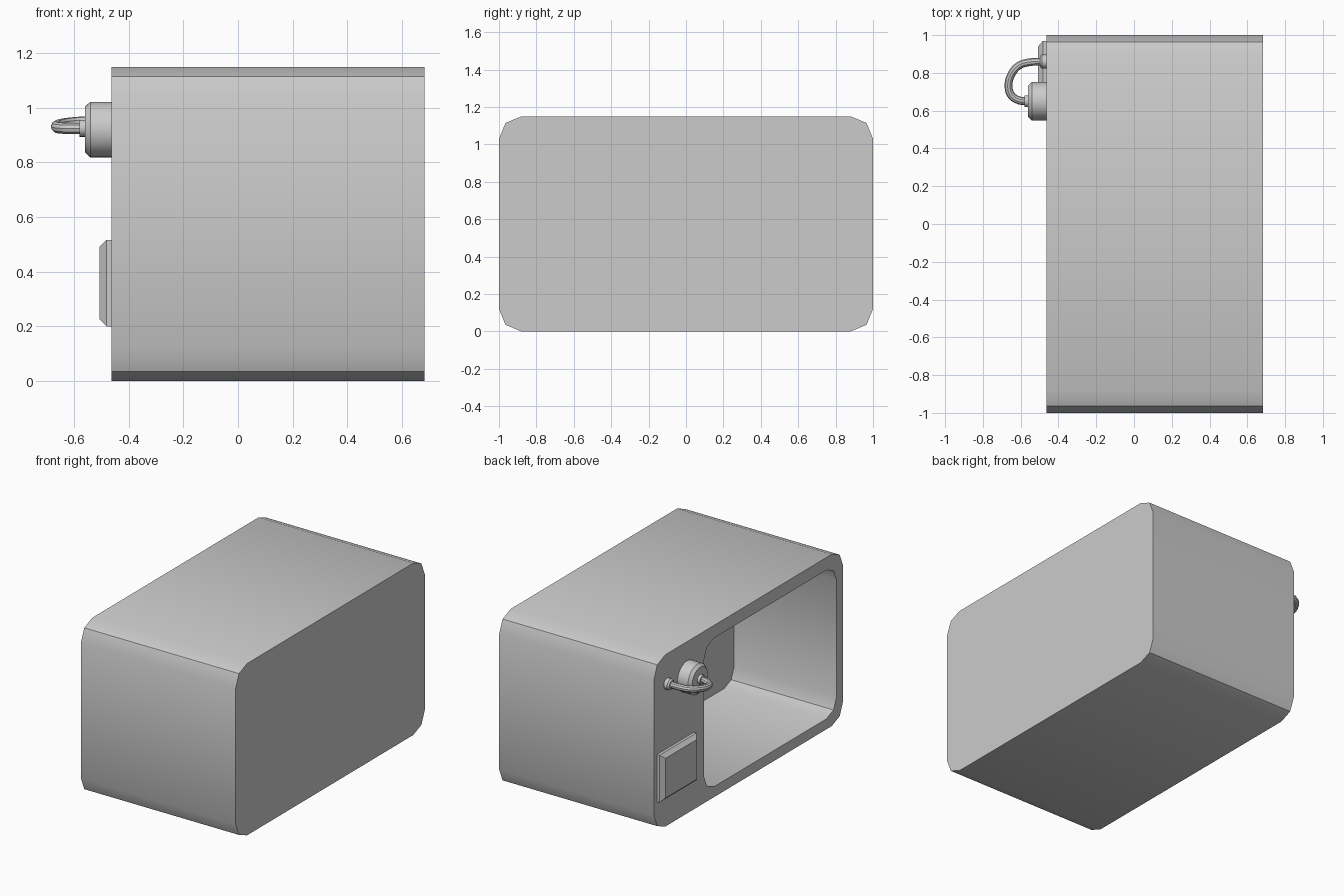
import bpy, bmesh, math
from mathutils import Matrix, Vector

if "Cube" in bpy.data.objects:
    bpy.data.objects.remove(bpy.data.objects["Cube"])

FACE = -0.463  # x of the open side


def finish(bm, name):
    bmesh.ops.recalc_face_normals(bm, faces=bm.faces)
    me = bpy.data.meshes.new(name)
    bm.to_mesh(me)
    bm.free()
    ob = bpy.data.objects.new(name, me)
    bpy.context.collection.objects.link(ob)
    smooth(ob)
    return ob


def smooth(ob):
    bpy.ops.object.select_all(action='DESELECT')
    ob.select_set(True)
    bpy.context.view_layer.objects.active = ob
    bpy.ops.object.shade_smooth_by_angle(angle=math.radians(30))


def round_rect(y0, y1, z0, z1, r, seg=2):
    # Rounded rectangle in the YZ plane, the corners made of seg flats
    pts = []
    corners = [(y1 - r, z1 - r), (y0 + r, z1 - r), (y0 + r, z0 + r), (y1 - r, z0 + r)]
    for i, (cy, cz) in enumerate(corners):
        for k in range(seg + 1):
            a = math.pi / 2 * (i + k / seg)
            pts.append((cy + r * math.cos(a), cz + r * math.sin(a)))
    return pts


def circle(y, z, r, n=32):
    return [(y + r * math.cos(2 * math.pi * i / n), z + r * math.sin(2 * math.pi * i / n))
            for i in range(n)]


def rect(y, z, hy, hz):
    return [(y + hy, z + hz), (y - hy, z + hz), (y - hy, z - hz), (y + hy, z - hz)]


def loft(name, sections):
    # Skin a list of (x, profile) sections and cap both ends
    bm = bmesh.new()
    rings = [[bm.verts.new((x, y, z)) for y, z in prof] for x, prof in sections]
    n = len(rings[0])
    for a, b in zip(rings, rings[1:]):
        for i in range(n):
            j = (i + 1) % n
            bm.faces.new((a[i], a[j], b[j], b[i]))
    bm.faces.new(rings[0])
    bm.faces.new(rings[-1])
    return finish(bm, name)


# Housing: outer shell, front rim and recessed cavity
outer = round_rect(-1, 1, 0, 1.15, 0.12)
inner = round_rect(-0.93, 0.47, 0.07, 1.065, 0.105)
loft("housing", [(0.683, outer), (FACE, outer), (FACE, inner), (0.295, inner)])

# Round dial with chamfered rim
loft("dial", [(FACE, circle(0.65, 0.92, 0.102)), (-0.541, circle(0.65, 0.92, 0.102)),
              (-0.56, circle(0.65, 0.92, 0.084))])

# Sockets at both ends of the cable
loft("dial_socket", [(-0.555, circle(0.65, 0.925, 0.031, 20)), (-0.58, circle(0.65, 0.925, 0.031, 20))])
loft("wall_socket", [(FACE, circle(0.86, 0.95, 0.037, 20)), (-0.488, circle(0.86, 0.95, 0.037, 20)),
                     (-0.498, circle(0.86, 0.95, 0.028, 20))])

# Raised panel with bevelled face
loft("panel", [(FACE, rect(0.775, 0.358, 0.195, 0.158)), (-0.482, rect(0.775, 0.358, 0.195, 0.158)),
               (-0.507, rect(0.775, 0.358, 0.165, 0.133))])

# Looping cable
path = [(-0.57, 0.65, 0.925), (-0.61, 0.655, 0.924), (-0.65, 0.682, 0.926), (-0.664, 0.73, 0.931),
        (-0.65, 0.79, 0.938), (-0.61, 0.838, 0.944), (-0.555, 0.856, 0.948), (-0.48, 0.86, 0.95)]
cu = bpy.data.curves.new("cable", 'CURVE')
cu.dimensions = '3D'
cu.bevel_depth = 0.021
cu.bevel_resolution = 3
cu.resolution_u = 5
cu.use_fill_caps = True
sp = cu.splines.new('BEZIER')
sp.bezier_points.add(len(path) - 1)
for p, co in zip(sp.bezier_points, path):
    p.co = co
    p.handle_left_type = p.handle_right_type = 'AUTO'
cable = bpy.data.objects.new("cable", cu)
bpy.context.collection.objects.link(cable)
bpy.ops.object.select_all(action='DESELECT')
cable.select_set(True)
bpy.context.view_layer.objects.active = cable
bpy.ops.object.convert(target='MESH')
smooth(bpy.context.view_layer.objects.active)
